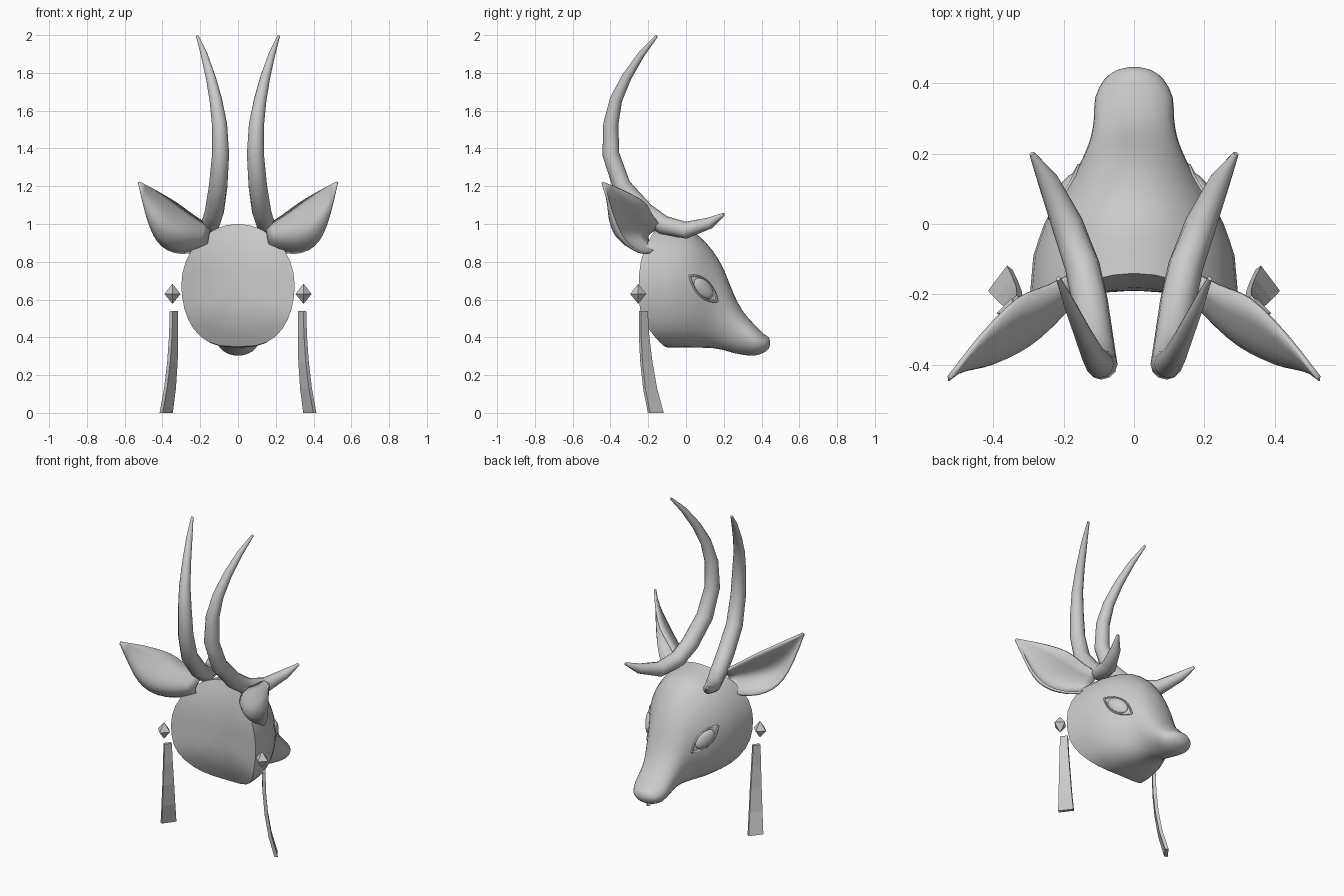
import bpy, bmesh, math
from mathutils import Vector, Matrix
from mathutils.bvhtree import BVHTree

if "Cube" in bpy.data.objects:
    bpy.data.objects.remove(bpy.data.objects["Cube"])

GREY = (0.6, 0.6, 0.6, 1)
grey = bpy.data.materials.new("plain grey")
grey.use_nodes = True
grey.diffuse_color = GREY
grey.node_tree.nodes["Principled BSDF"].inputs["Base Color"].default_value = GREY


def finish(name, bm, smooth=None, mirror=True, thickness=0):
    bmesh.ops.recalc_face_normals(bm, faces=bm.faces)
    mesh = bpy.data.meshes.new(name)
    bm.to_mesh(mesh)
    bm.free()
    mesh.materials.append(grey)
    obj = bpy.data.objects.new(name, mesh)
    bpy.context.collection.objects.link(obj)
    if thickness:
        solid = obj.modifiers.new("Thickness", 'SOLIDIFY')
        solid.thickness = thickness
        solid.offset = 0
    if mirror:
        obj.modifiers.new("Mirror", 'MIRROR')
    if smooth:
        bpy.ops.object.select_all(action='DESELECT')
        obj.select_set(True)
        bpy.context.view_layer.objects.active = obj
        bpy.ops.object.shade_smooth_by_angle(angle=math.radians(smooth))


def loft(rings, caps=True, closed=True, loop=False):
    """Skin a list of point rings with quads."""
    bm = bmesh.new()
    rows = [[bm.verts.new(p) for p in ring] for ring in rings]
    pairs = list(zip(rows, rows[1:])) + ([(rows[-1], rows[0])] if loop else [])
    n = len(rows[0])
    for a, b in pairs:
        for i in range(n if closed else n - 1):
            j = (i + 1) % n
            bm.faces.new((a[i], a[j], b[j], b[i]))
    if caps:
        bm.faces.new(rows[0])
        bm.faces.new(rows[-1])
    return bm


def spline(points, steps):
    """Smooth path through points of any dimension."""
    pts = [Vector(p) for p in points]
    pts = [2 * pts[0] - pts[1]] + pts + [2 * pts[-1] - pts[-2]]
    out = []
    for a, b, c, d in zip(pts, pts[1:], pts[2:], pts[3:]):
        for k in range(steps):
            t = k / steps
            out.append(0.5 * (2 * b + (c - a) * t + (2 * a - 5 * b + 4 * c - d) * t ** 2
                              + (3 * b - a - 3 * c + d) * t ** 3))
    return out + [pts[-2]]


def tube(path, radii, sides, loop=False):
    rings, n = [], len(path)
    for i, p in enumerate(path):
        before = path[i - 1] if loop or i else p
        after = path[(i + 1) % n] if loop or i < n - 1 else p
        t = (after - before).normalized()
        u = t.cross(Vector((1, 0, 0))).normalized()
        v = t.cross(u)
        rings.append([p + radii[i] * (u * math.cos(a) + v * math.sin(a))
                      for a in (math.tau * k / sides for k in range(sides))])
    return loft(rings, caps=not loop, loop=loop)


# Head: oval cross-sections from neck cut to nose
def cut_y(x, z):
    top = .05 * max(0, (z - .75) / .25) ** 2
    throat = .08 * max(0, (.55 - z) / .2) ** 1.5
    return -.19 - .06 * (x / .3) ** 2 + top + throat


def oval(y, low, high, half, sides=32):
    jaw = .7 + .3 * min(1, max(0, y / .25))
    ring = []
    for k in range(sides):
        a = math.tau * k / sides
        c, s = math.cos(a), math.sin(a)
        across = math.copysign(abs(c) ** (jaw if s < 0 else 1), c)
        ring.append(Vector((half * across, y, (low + high) / 2 + (high - low) / 2 * s)))
    return ring


sections = [(-0.09, .345, .99, .286), (0, .345, .975, .255), (.07, .345, .935, .218),
            (.14, .343, .86, .171), (.2, .332, .76, .14), (.25, .318, .635, .122),
            (.3, .308, .54, .114), (.36, .303, .47, .11), (.41, .318, .42, .085),
            (.437, .34, .4, .05), (.446, .362, .378, .012)]
rings = [oval(*s) for s in spline(sections, 2)]
rim = oval(0, .35, 1.0, .3)
middle = Vector((0, 0, .68))
neck = []
for f in (.05, .3, .55, .8, 1):
    ring = [middle.lerp(p, f) for p in rim]
    for p in ring:
        p.y = cut_y(p.x, p.z)
    neck.append(ring)
bm = loft(neck + rings)
bmesh.ops.recalc_face_normals(bm, faces=bm.faces)
head_tree = BVHTree.FromBMesh(bm)
finish("head", bm, smooth=40, mirror=False)

# Eyes: bulging almonds with raised lids laid on the head surface
centre, normal, _, _ = head_tree.find_nearest(Vector((.21, .1, .66)))
along = Vector((-.04, .1, -.085))
along = (along - normal * along.dot(normal)).normalized()
across = normal.cross(along)
bm = bmesh.new()
frame = Matrix((along, across, normal)).transposed().to_4x4()
bmesh.ops.create_uvsphere(bm, u_segments=20, v_segments=12, radius=1,
                          matrix=Matrix.Translation(centre) @ frame
                          @ Matrix.Diagonal((.07, .042, .018, 1)))
finish("eyes", bm, smooth=60)
lid = []
for k in range(32):
    a = math.tau * (k + .5) / 32
    flat = centre + along * .11 * math.cos(a) \
        + across * .045 * math.sin(a) * abs(math.sin(a))
    lid.append(head_tree.find_nearest(flat)[0])
finish("eyelids", tube(lid, [.006] * 32, 6, loop=True), smooth=60)

# Horns: long crescents pointed at both ends
horn = [(.29, .2, 1.052, .008), (.245, .125, 1.005, .03), (.19, 0, .967, .045),
        (.147, -.12, .995, .05), (.125, -.22, 1.065, .051), (.105, -.34, 1.2, .049),
        (.092, -.398, 1.37, .045), (.098, -.398, 1.53, .04), (.118, -.37, 1.66, .033),
        (.145, -.313, 1.78, .026), (.18, -.235, 1.9, .018), (.215, -.155, 1.995, .007)]
finish("horns", tube([Vector(p[:3]) for p in horn], [p[3] for p in horn], 12), smooth=50)

# Ears: cupped leaves, hollow towards the face
upper = spline([(.15, -.13, .985), (.24, -.175, 1.045), (.33, -.215, 1.11),
                (.43, -.315, 1.17), (.525, -.437, 1.222)], 3)
lower = spline([(.17, -.13, .87), (.3, -.22, .847), (.4, -.3, .885),
                (.465, -.365, .99), (.528, -.44, 1.215)], 3)
rows = []
for i, (a, b) in enumerate(zip(upper, lower)):
    t = i / (len(upper) - 1)
    bulge = .13 * math.sin(math.pi * min(1, t * .85 + .15)) ** .7 * (1 - t ** 4)
    row = []
    for k in range(9):
        s = k / 8
        p = a.lerp(b, s)
        p.y -= bulge * 4 * s * (1 - s)
        row.append(p)
    rows.append(row)
finish("ears", loft(rows, caps=False, closed=False), smooth=50, thickness=.014)

# Ear studs: eight-sided gems
bm = bmesh.new()
for side in (-1, 1):
    bmesh.ops.create_cone(bm, segments=4, radius1=.043, radius2=0, depth=.053,
                          matrix=Matrix.Translation((.347, -.253, .63 + side * .0265))
                          @ Matrix.Diagonal((1, 1, side, 1)))
bmesh.ops.remove_doubles(bm, verts=bm.verts, dist=.001)
finish("ear_studs", bm)

# Hanging bars: thin straps that widen and curve outwards
strap = [(.34, -.226, .54, .022), (.341, -.222, .41, .027), (.347, -.21, .27, .033),
         (.36, -.19, .13, .039), (.38, -.16, 0, .045)]
wide, thick = Vector((.6, -.8, 0)), Vector((.8, .6, 0)) * .01
rings = []
for x, y, z, half in strap:
    c = Vector((x, y, z))
    rings.append([c + wide * half + thick, c - wide * half + thick,
                  c - wide * half - thick, c + wide * half - thick])
finish("hanging_bars", loft(rings))
